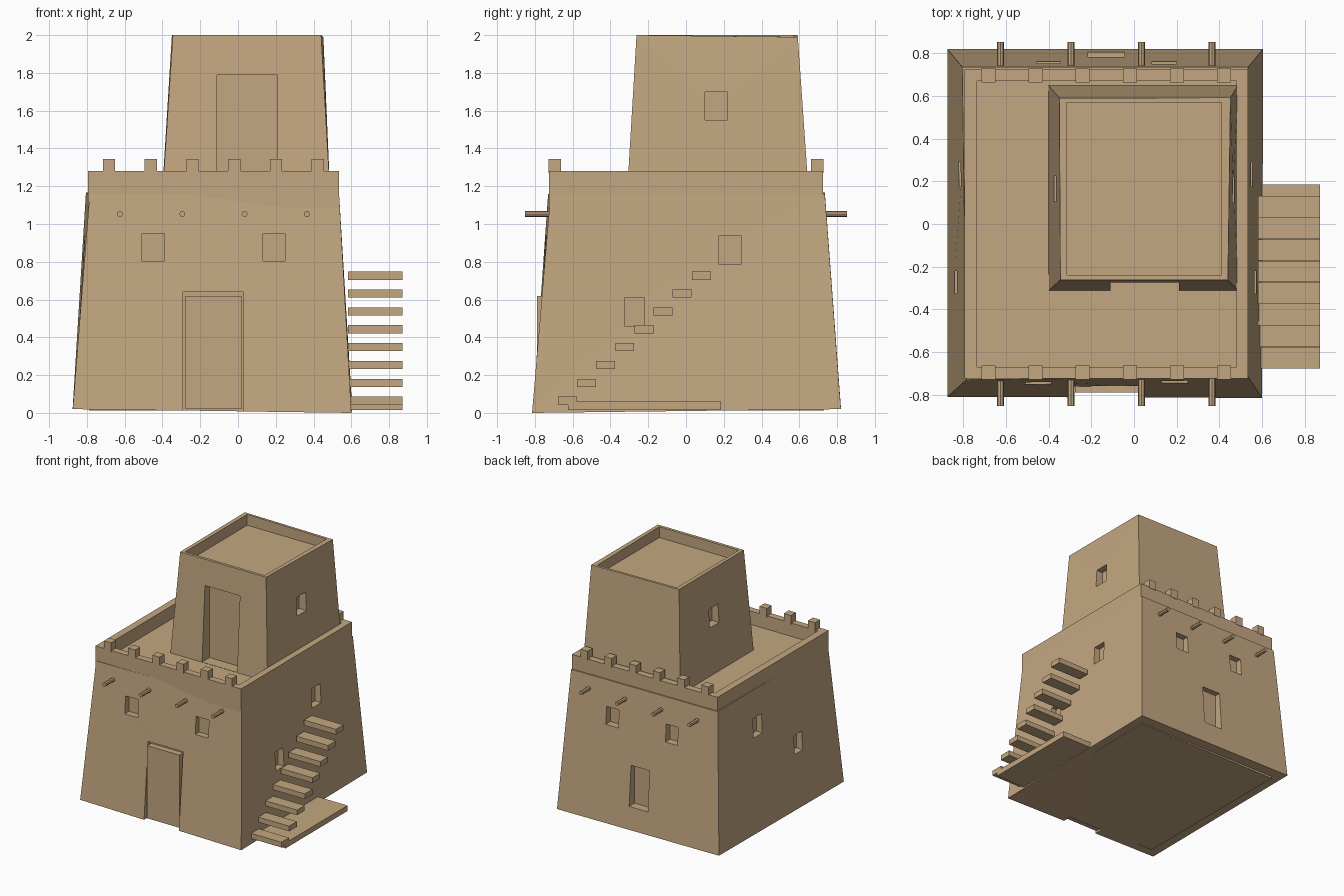
import bpy, bmesh, math
from mathutils import Matrix

if "Cube" in bpy.data.objects:
    bpy.data.objects.remove(bpy.data.objects["Cube"])

clay = bpy.data.materials.new("mud_plaster")
clay.diffuse_color = (0.55, 0.39, 0.22, 1)
clay.use_nodes = True
clay.node_tree.nodes["Principled BSDF"].inputs["Base Color"].default_value = clay.diffuse_color


def finish(name, bm):
    bmesh.ops.recalc_face_normals(bm, faces=bm.faces)
    me = bpy.data.meshes.new(name)
    bm.to_mesh(me)
    bm.free()
    me.materials.append(clay)
    ob = bpy.data.objects.new(name, me)
    bpy.context.collection.objects.link(ob)
    return ob


def hexa(bm, corners):
    """Six-sided block: four bottom corners, then four top corners."""
    v = [bm.verts.new(c) for c in corners]
    bm.faces.new(v[3::-1])
    bm.faces.new(v[4:])
    for i in range(4):
        j = (i + 1) % 4
        bm.faces.new((v[i], v[j], v[j + 4], v[i + 4]))


def boxes(name, items):
    """Object of boxes given as (x0, x1, y0, y1, z0, z1)."""
    bm = bmesh.new()
    for x0, x1, y0, y1, z0, z1 in items:
        hexa(bm, [(x, y, z) for z in (z0, z1)
                  for x, y in ((x0, y0), (x1, y0), (x1, y1), (x0, y1))])
    return finish(name, bm)


def block(name, corners):
    bm = bmesh.new()
    hexa(bm, corners)
    return finish(name, bm)


def carve(ob, items):
    cutter = boxes("cutter", items)
    cutter.hide_render = True
    mod = ob.modifiers.new("carve", 'BOOLEAN')
    mod.operation = 'DIFFERENCE'
    mod.solver = 'EXACT'
    mod.object = cutter
    bpy.context.view_layer.objects.active = ob
    bpy.ops.object.modifier_apply(modifier=mod.name)
    bpy.data.objects.remove(cutter)


# Battered lower storey, slightly uneven by hand
house = block("house_walls", [
    (-0.875, -0.81, 0.02), (0.6, -0.815, 0.0), (0.605, 0.82, 0.02), (-0.875, 0.82, 0.03),
    (-0.785, -0.73, 1.16), (0.535, -0.717, 1.16), (0.535, 0.735, 1.16), (-0.805, 0.735, 1.168)])
cuts = [(-0.29, 0.03, -1, -0.74, -0.1, 0.64),       # front doorway
        (-0.215, -0.045, 0.735, 1, 0.21, 0.54)]     # back opening
for x0, x1 in ((-0.508, -0.39), (0.132, 0.25)):     # upper front windows
    cuts.append((x0, x1, -1, -0.695, 0.805, 0.95))
for x0, x1 in ((-0.455, -0.345), (0.085, 0.2)):     # upper back windows
    cuts.append((x0, x1, 0.7, 1, 0.805, 0.95))
for y0, y1, z0, z1, xl, xr in ((-0.325, -0.22, 0.46, 0.61, -0.78, 0.52),
                               (0.175, 0.29, 0.785, 0.94, -0.765, 0.5)):
    cuts.append((xr, 1, y0, y1, z0, z1))            # right windows
    cuts.append((-1, xl, y0, y1, z0, z1))           # left windows
carve(house, cuts)

boxes("ground_floor", [(-0.79, 0.53, -0.73, 0.73, 0.012, 0.05)])
boxes("front_door", [(-0.277, 0.018, -0.79, -0.735, 0.02, 0.62)])

# Roof with parapet
roof = boxes("roof_parapet", [(-0.795, 0.535, -0.725, 0.725, 1.085, 1.28)])
carve(roof, [(-0.735, 0.48, -0.67, 0.67, 1.17, 1.5)])

# Merlons along front and back
boxes("merlons", [(-0.715 + 0.221 * i, -0.65 + 0.221 * i, y, y + 0.065, 1.27, 1.345)
                  for i in range(6) for y in (-0.728, 0.663)])

# Upper tower with sunken roof, doorway and side windows
tower = block("tower", [
    (-0.4, -0.312, 1.16), (0.488, -0.312, 1.16), (0.488, 0.65, 1.16), (-0.402, 0.65, 1.16),
    (-0.345, -0.262, 2.0), (0.44, -0.262, 2.0), (0.452, 0.592, 1.99), (-0.35, 0.59, 2.0)])
carve(tower, [(-0.315, 0.41, -0.238, 0.57, 1.91, 2.2),
              (-0.11, 0.21, -0.5, -0.215, 1.172, 1.79),
              (0.405, 0.7, 0.1, 0.22, 1.55, 1.7),
              (-0.7, -0.31, 0.105, 0.225, 1.55, 1.7)])

# Projecting roof beams
bm = bmesh.new()
for i in range(4):
    for s in (-1, 1):
        m = Matrix.Translation((-0.625 + 0.33 * i, s * 0.765, 1.053)) @ Matrix.Rotation(math.pi / 2, 4, 'X')
        bmesh.ops.create_cone(bm, cap_ends=True, segments=8, radius1=0.016,
                              radius2=0.016, depth=0.175, matrix=m)
finish("roof_beams", bm)

# Outside stair: landing slab and floating treads
boxes("stair_base", [(0.582, 0.872, -0.625, 0.185, 0.015, 0.06)])
for i in range(8):
    y, z = -0.678 + 0.1013 * i, 0.043 + 0.0945 * i
    boxes("stair_tread", [(0.582, 0.872, y, y + 0.1, z, z + 0.043)])
